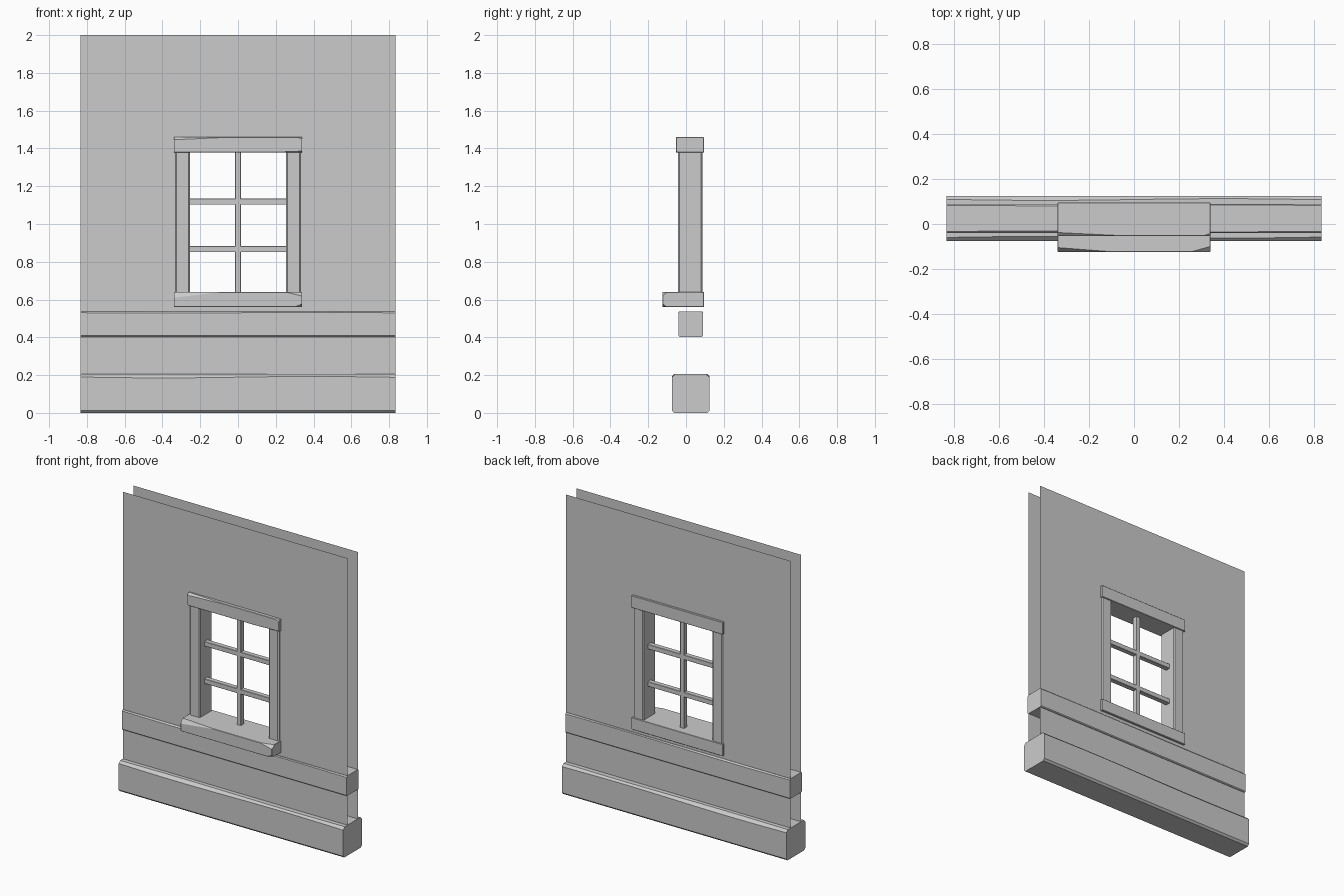
import bpy, bmesh, math
from mathutils import Vector

cube = bpy.data.objects.get("Cube")
if cube:
    bpy.data.objects.remove(cube, do_unlink=True)

# One plain grey for the whole model
grey = bpy.data.materials.new("plain_grey")
grey.use_nodes = True
colour = (0.6, 0.6, 0.6, 1)
grey.diffuse_color = colour
grey.node_tree.nodes["Principled BSDF"].inputs["Base Color"].default_value = colour

HALF = 0.835    # half the wall width
MID = 0.025     # middle of the wall thickness


def finish(bm, name, fix_normals=True):
    if fix_normals:
        bmesh.ops.recalc_face_normals(bm, faces=bm.faces)
    mesh = bpy.data.meshes.new(name)
    bm.to_mesh(mesh)
    bm.free()
    mesh.materials.append(grey)
    obj = bpy.data.objects.new(name, mesh)
    bpy.context.scene.collection.objects.link(obj)
    return obj


def box(name, xs, ys, zs, bevel=0.0, chips=()):
    """Box between limits, with bevelled edges and corners sliced off by 3-point planes."""
    bm = bmesh.new()
    bmesh.ops.create_cube(bm, size=1)
    for v in bm.verts:
        v.co = [(lo + hi) / 2 + c * (hi - lo) for c, (lo, hi) in zip(v.co, (xs, ys, zs))]
    centre = Vector([sum(r) / 2 for r in (xs, ys, zs)])
    if bevel:
        bmesh.ops.bevel(bm, geom=bm.edges[:], offset=bevel, segments=1, affect='EDGES')
    for pts in chips:
        a, b, c = map(Vector, pts)
        normal = (b - a).cross(c - a).normalized()
        if normal.dot(centre - a) > 0:
            normal.negate()
        cut = bmesh.ops.bisect_plane(bm, geom=bm.verts[:] + bm.edges[:] + bm.faces[:],
                                     plane_co=a, plane_no=normal, clear_outer=True)
        rim = [e for e in cut['geom_cut'] if isinstance(e, bmesh.types.BMEdge)]
        bmesh.ops.holes_fill(bm, edges=rim)
    return finish(bm, name)


def beam(name, ys, zs, chamfer, wave, steps=10):
    """Long chamfered timber whose worn top edges wander gently along its length."""
    bm = bmesh.new()
    (y0, y1), (z0, z1) = ys, zs
    rings = []
    for i in range(steps + 1):
        x = -HALF + 2 * HALF * i / steps
        t = chamfer - wave * math.sin(4 * x)
        c = chamfer * 0.8
        section = [(y0 + c, z0), (y1 - c, z0), (y1, z0 + c), (y1, z1 - t),
                   (y1 - t, z1), (y0 + t, z1), (y0, z1 - t), (y0, z0 + c)]
        rings.append([bm.verts.new((x, y, z)) for y, z in section])
    for a, b in zip(rings, rings[1:]):
        for j in range(8):
            k = (j + 1) % 8
            bm.faces.new((a[j], a[k], b[k], b[j]))
    bm.faces.new(rings[0])
    bm.faces.new(rings[-1])
    return finish(bm, name)


def wall_sheet(name, y, facing):
    """Thin wall skin with a rectangular window opening."""
    bm = bmesh.new()
    xs, zs = (-HALF, -0.29, 0.29, HALF), (0.03, 0.6, 1.42, 2.0)
    grid = [[bm.verts.new((x, y, z)) for x in xs] for z in zs]
    for r in range(3):
        for c in range(3):
            if (r, c) != (1, 1):
                face = bm.faces.new((grid[r][c], grid[r][c + 1], grid[r + 1][c + 1], grid[r + 1][c]))
                face.normal_update()
                if face.normal.y * facing < 0:
                    face.normal_flip()
    return finish(bm, name, False)


# Wall skins
wall_sheet("front_wall", -0.03, -1)
wall_sheet("back_wall", 0.08, 1)

# Horizontal timbers
beam("base_beam", (-0.075, 0.125), (0, 0.205), 0.016, 0.004)
beam("rail_beam", (-0.04, 0.09), (0.403, 0.537), 0.007, 0.002)

# Window surround
for side, s in (("left", 1), ("right", -1)):
    box(side + "_jamb", sorted((s * 0.255, s * 0.332)), (-0.042, 0.087), (0.62, 1.4), 0.007)

ly, sy = -0.053, -0.125
box("lintel", (-0.34, 0.34), (ly, 0.095), (1.378, 1.46), 0.002, [
    ((-0.34, ly, 1.446), (-0.03, ly, 1.46), (-0.34, ly + 0.015, 1.46)),
    ((0.34, ly, 1.386), (0.13, ly, 1.378), (0.34, ly + 0.012, 1.378)),
    ((0.34, ly, 1.45), (0.31, ly, 1.46), (0.34, ly + 0.012, 1.46))])
box("sill", (-0.34, 0.34), (sy, 0.095), (0.56, 0.64), 0.002, [
    ((-0.34, sy, 0.61), (-0.08, sy, 0.64), (-0.34, sy + 0.02, 0.64)),
    ((0.34, sy, 0.618), (0.25, sy, 0.64), (0.34, sy + 0.025, 0.64)),
    ((0.34, sy, 0.578), (0.3, sy, 0.56), (0.34, sy + 0.025, 0.56))])

# Glazing bars
box("upright_bar", (-0.015, 0.015), (MID - 0.017, MID + 0.017), (0.63, 1.39), 0.002)
for name, z in (("upper_bar", 1.118), ("lower_bar", 0.867)):
    box(name, (-0.258, 0.258), (MID - 0.017, MID + 0.017), (z - 0.016, z + 0.016), 0.002)
